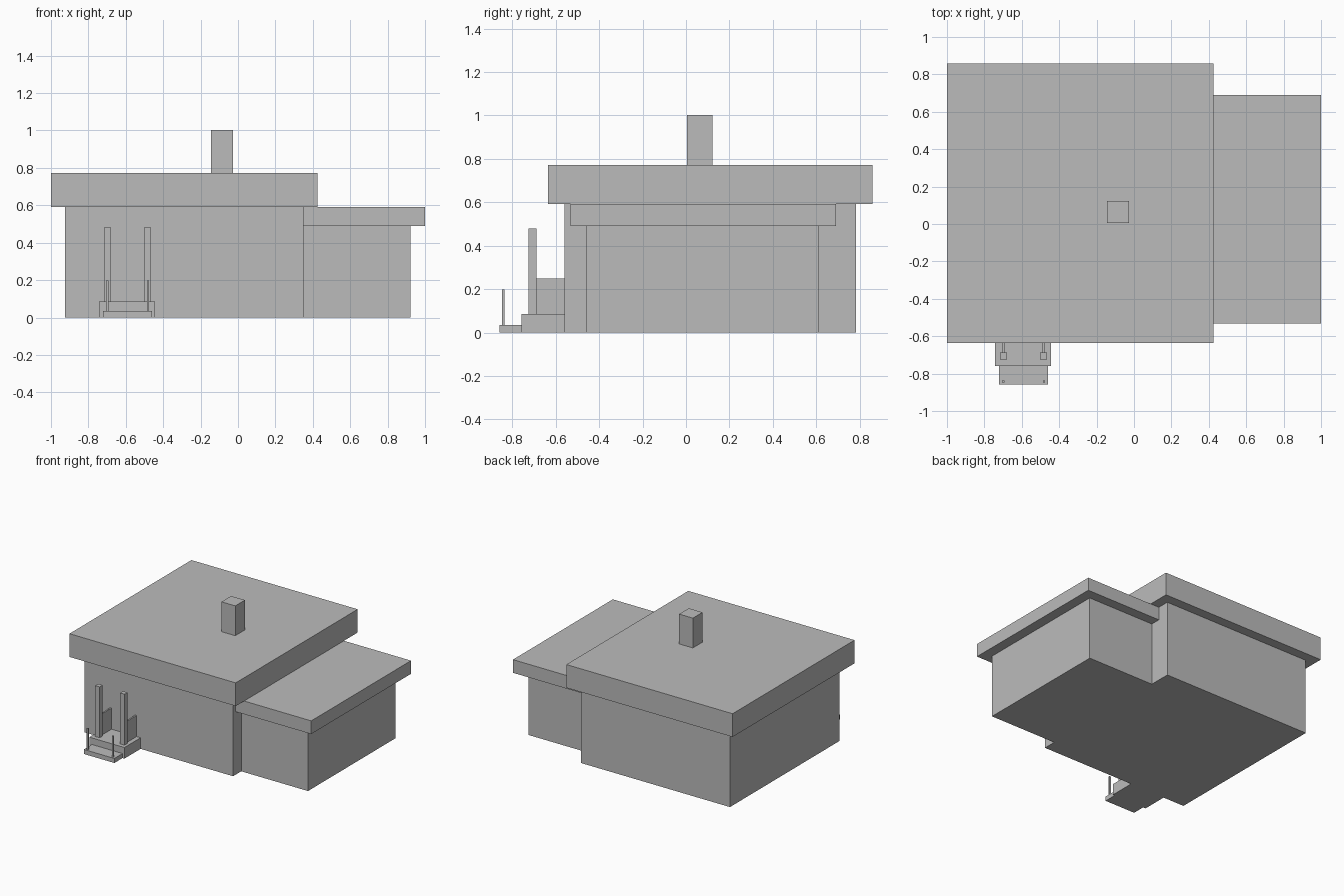
import bpy

cube = bpy.data.objects.get("Cube")
if cube:
    bpy.data.objects.remove(cube, do_unlink=True)

# Single plain grey
grey = bpy.data.materials.new("plain_grey")
grey.use_nodes = True
COLOR = (0.5, 0.5, 0.5, 1)
grey.diffuse_color = COLOR
bsdf = next(n for n in grey.node_tree.nodes if n.type == 'BSDF_PRINCIPLED')
bsdf.inputs["Base Color"].default_value = COLOR


def box(name, x, y, z):
    """Add a block spanning the given (low, high) ranges."""
    spans = (x, y, z)
    bpy.ops.mesh.primitive_cube_add(size=1)
    ob = bpy.context.object
    ob.name = name
    ob.location = [(a + b) / 2 for a, b in spans]
    ob.scale = [b - a for a, b in spans]
    bpy.ops.object.transform_apply(location=False, rotation=False, scale=True)
    ob.data.materials.append(grey)
    return ob


# Main house with overhanging flat roof
box("main_walls", (-0.925, 0.35), (-0.56, 0.783), (0, 0.592))
box("main_roof", (-1, 0.425), (-0.635, 0.858), (0.592, 0.772))
box("chimney", (-0.145, -0.027), (0.005, 0.123), (0.772, 1.003))

# Lower side wing
box("wing_walls", (0.35, 0.922), (-0.46, 0.613), (0, 0.49))
box("wing_roof", (0.35, 1), (-0.532, 0.69), (0.49, 0.592))

# Entrance steps
box("porch_step", (-0.743, -0.443), (-0.758, -0.56), (0, 0.086))
box("lower_step", (-0.721, -0.459), (-0.858, -0.758), (0, 0.035))

# Porch posts, side panels and thin rail posts on both sides
PORCH_X = -0.5905
for side, s in (("right", -1), ("left", 1)):
    px = PORCH_X + s * 0.107
    rx = PORCH_X + s * 0.109
    box(side + "_porch_post", (px - 0.019, px + 0.019), (-0.725, -0.688), (0.086, 0.48))
    box(side + "_porch_panel", (px - 0.006, px + 0.006), (-0.688, -0.56), (0.086, 0.25))
    box(side + "_rail_post", (rx - 0.006, rx + 0.006), (-0.848, -0.836), (0.035, 0.198))
